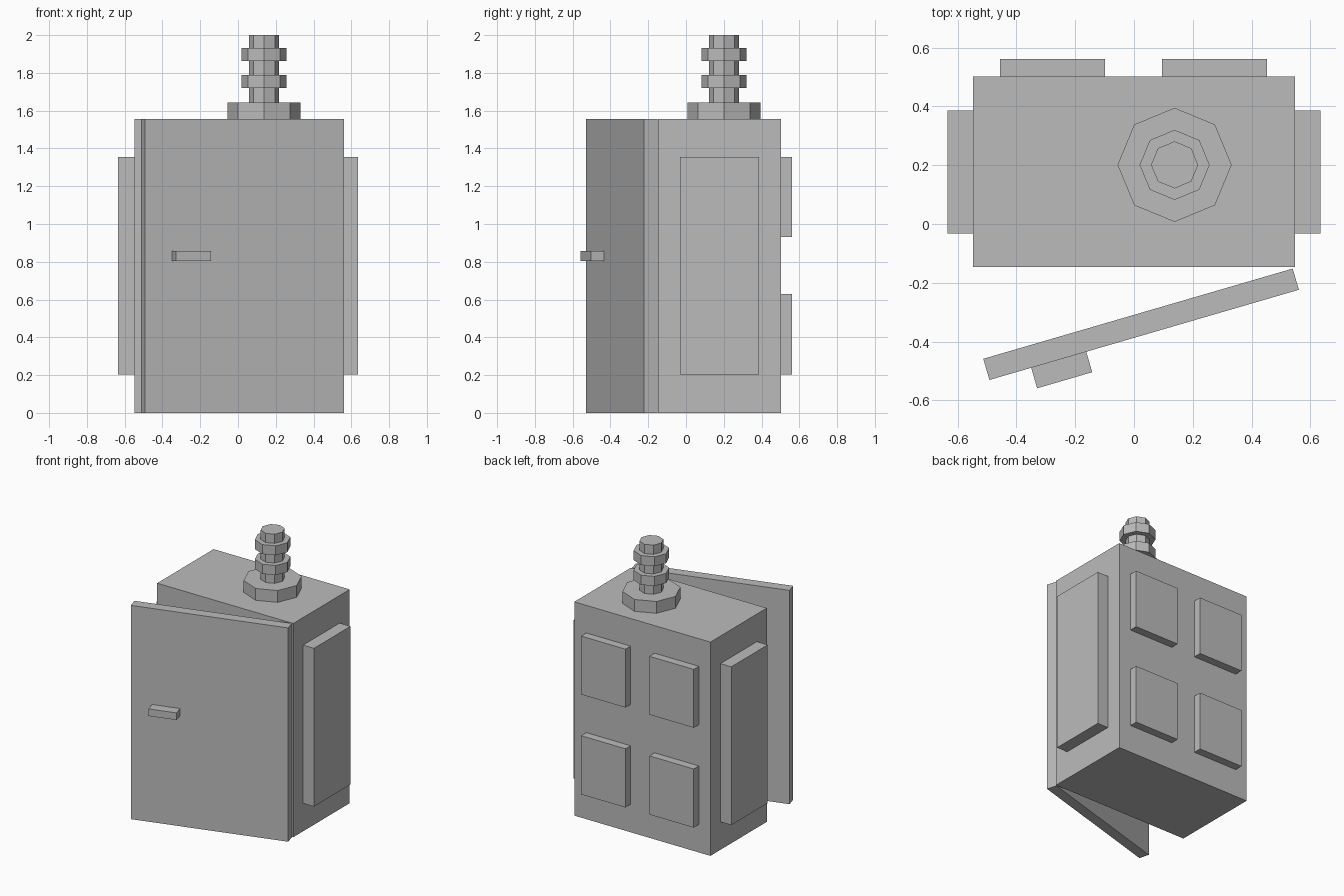
import bpy
import bmesh
from math import radians
from mathutils import Matrix, Vector

old = bpy.data.objects.get("Cube")
if old:
    bpy.data.objects.remove(old, do_unlink=True)

GREY = (0.5, 0.5, 0.5, 1.0)
metal = bpy.data.materials.new("grey_metal")
metal.use_nodes = True
metal.diffuse_color = GREY
metal.node_tree.nodes["Principled BSDF"].inputs["Base Color"].default_value = GREY


def add_object(name, bm):
    mesh = bpy.data.meshes.new(name)
    bm.to_mesh(mesh)
    bm.free()
    mesh.materials.append(metal)
    obj = bpy.data.objects.new(name, mesh)
    bpy.context.collection.objects.link(obj)
    return obj


def box(name, low, high, placement=Matrix()):
    """Box between two corners, moved by an optional placement matrix."""
    low, high = Vector(low), Vector(high)
    bm = bmesh.new()
    size = Matrix.Diagonal((high - low).to_4d())
    bmesh.ops.create_cube(bm, size=1, matrix=placement @ Matrix.Translation((low + high) / 2) @ size)
    return add_object(name, bm)


def octagon(name, radius, bottom, top):
    """Eight-sided drum on the insulator axis, corners on x and y."""
    bm = bmesh.new()
    centre = Matrix.Translation((0.138, 0.201, (bottom + top) / 2))
    bmesh.ops.create_cone(bm, cap_ends=True, segments=8, radius1=radius,
                          radius2=radius, depth=top - bottom, matrix=centre)
    return add_object(name, bm)


# Cabinet body
HEIGHT, HALF, FRONT, BACK = 1.556, 0.548, -0.147, 0.502
box("cabinet_body", (-HALF, FRONT, 0), (HALF, BACK, HEIGHT))

# Raised side panels
for name, side in (("left", 1), ("right", -1)):
    inner, outer = sorted((side * HALF, side * 0.635))
    box(name + "_side_panel", (inner, -0.033, 0.203), (outer, 0.386, 1.355))

# Four raised panels on the back
for side, x in (("left", 0.095), ("right", -0.455)):
    for level, bottom, top in (("lower", 0.203, 0.63), ("upper", 0.93, 1.355)):
        box(f"{level}_{side}_back_panel", (x, BACK, bottom), (x + 0.357, 0.561, top))

# Door standing ajar, with its handle
swing = Matrix.Translation((0.024, -0.341, 0)) @ Matrix.Rotation(radians(16.25), 4, "Z")
box("door", (-HALF, -0.0375, 0), (HALF, 0.0375, HEIGHT), swing)
box("door_handle", (-0.4, -0.11, 0.805), (-0.205, -0.0375, 0.857), swing)

# Insulator post on the roof
octagon("insulator_base", 0.194, HEIGHT, 1.642)
octagon("insulator_core", 0.08, 1.642, 2.0)
octagon("lower_insulator_disc", 0.119, 1.72, 1.79)
octagon("upper_insulator_disc", 0.119, 1.864, 1.933)
